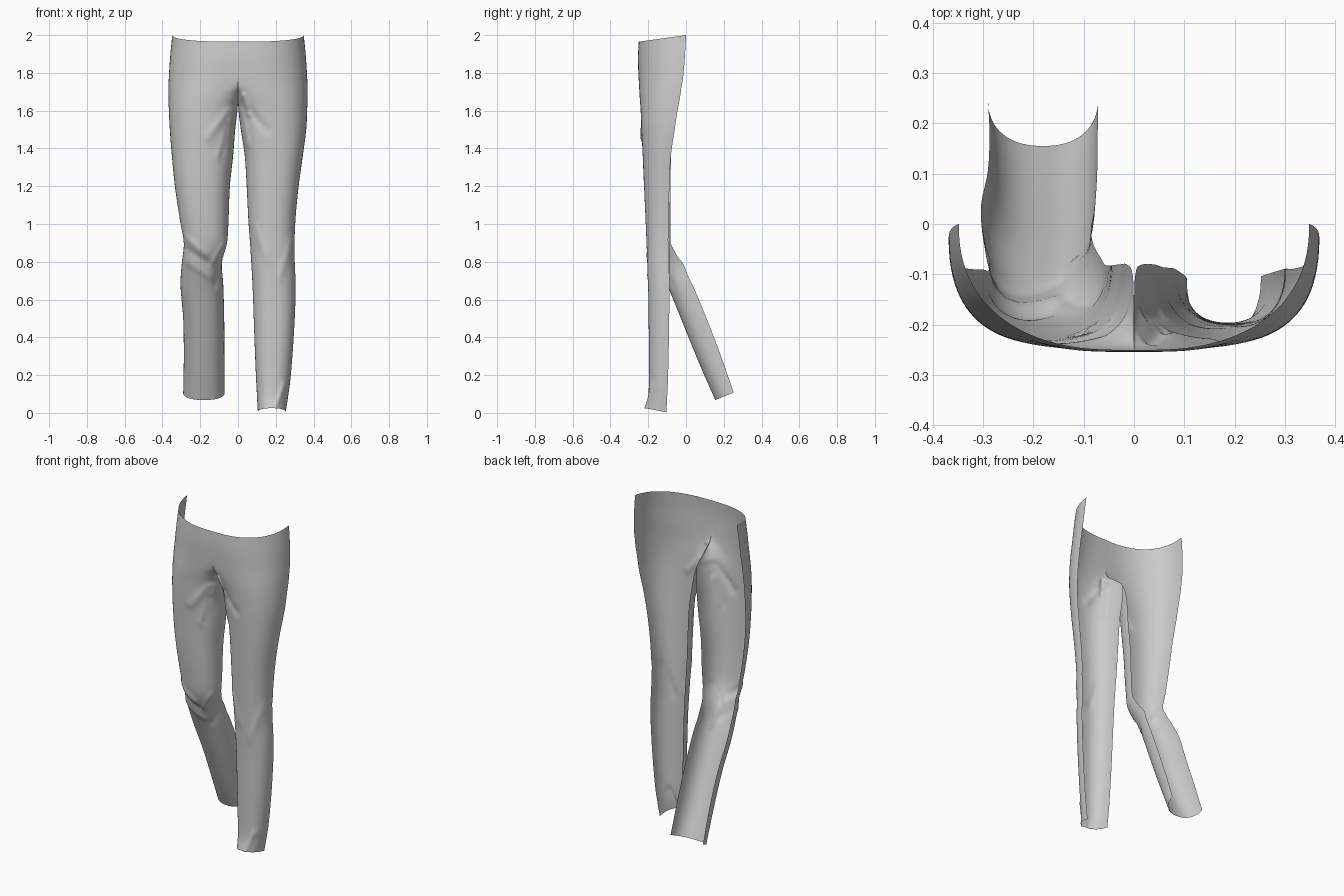
import bpy, bmesh, math
from mathutils import Vector

# Each row is one cross-section of a half shell open at the back:
# z at front, tilt (dz/dy), outer x, outer y, apex x, apex y, inner x, inner y
HIP = [
    (1.965, .14, .348, .00, .03, -.250, 0, -.250),
    (1.88, .08, .358, -.005, .04, -.254, 0, -.254),
    (1.78, .0, .366, -.015, .07, -.251, 0, -.250),
    (1.72, .0, .368, -.025, .10, -.248, 0, -.232),
    (1.67, .0, .368, -.032, .13, -.245, 0, -.170),
    (1.60, .0, .366, -.045, .16, -.240, .003, -.095),
    (1.50, .0, .361, -.060, .175, -.236, .015, -.08),
]
STRAIGHT_LEG = [
    (1.36, .0, .343, -.080, .185, -.229, .036, -.080),
    (1.20, .0, .321, -.088, .185, -.222, .046, -.082),
    (1.02, .0, .304, -.090, .180, -.214, .055, -.085),
    (.85, .0, .299, -.090, .183, -.207, .067, -.087),
    (.65, .0, .305, -.088, .190, -.200, .078, -.088),
    (.42, .0, .296, -.090, .190, -.197, .086, -.092),
    (.20, -.05, .279, -.095, .185, -.196, .095, -.098),
    (.09, -.12, .264, -.100, .180, -.200, .101, -.102),
    (.025, -.20, .252, -.104, .178, -.215, .105, -.108),
]
BENT_LEG = [
    (1.36, .0, .350, -.080, .185, -.229, .026, -.080),
    (1.20, .0, .334, -.088, .185, -.222, .043, -.082),
    (1.02, .04, .308, -.090, .178, -.208, .050, -.082),
    (.88, .20, .287, -.085, .175, -.188, .058, -.078),
    (.76, .34, .297, -.030, .182, -.138, .085, -.028),
    (.63, .40, .304, .033, .187, -.080, .078, .035),
    (.45, .41, .290, .108, .181, -.007, .073, .110),
    (.25, .41, .287, .185, .180, .075, .072, .187),
    (.068, .41, .290, .248, .180, .155, .071, .252),
]

# Soft folds: x1, z1, x2, z2, width, depth (positive pushes forward)
FOLDS = [
    (-.02, 1.60, -.10, 1.36, .018, .010),
    (-.05, 1.60, -.16, 1.46, .020, .008),
    (-.05, 1.52, -.09, 1.36, .014, -.009),
    (.03, 1.68, .06, 1.58, .014, .014),
    (.02, 1.60, .05, 1.42, .014, .010),
    (.06, 1.60, .15, 1.50, .020, -.008),
    (-.28, .93, -.17, .84, .016, .008),
    (-.28, .87, -.14, .78, .014, -.008),
    (-.27, .80, -.15, .72, .016, .007),
    (-.07, .90, -.14, .78, .014, .008),
    (-.08, .80, -.12, .68, .012, -.009),
    (.29, .92, .22, .72, .018, .006),
    (.09, .98, .15, .82, .020, .005),
    (.24, .14, .20, .03, .014, .008),
]
COLS, STEPS = 24, 8


def spline_rows(rows):
    """Catmull-Rom through the section rows."""
    out = []
    for i in range(len(rows) - 1):
        quad = [rows[max(i - 1, 0)], rows[i], rows[i + 1],
                rows[min(i + 2, len(rows) - 1)]]
        for k in range(STEPS):
            t = k / STEPS
            out.append([b + .5 * t * (c - a + t * (2 * a - 5 * b + 4 * c - d
                        + t * (3 * (b - c) + d - a))) for a, b, c, d in zip(*quad)])
    return out + [list(rows[-1])]


def fold_offset(x, z):
    total = 0
    for x1, z1, x2, z2, w, depth in FOLDS:
        a, d, p = Vector((x1, z1)), Vector((x2 - x1, z2 - z1)), Vector((x, z))
        t = min(max((p - a).dot(d) / d.length_squared, 0), 1)
        total += depth * math.exp(-((p - a - d * t).length / w) ** 2)
    return total


def section(row, side):
    """Points from the outer seam across the front to the inner seam."""
    z, tilt, xo, yo, xm, yf, xi, yi = row
    e = 2 / 2.3
    pts = []
    for j in range(2 * COLS + 1):
        a = math.pi / 2 * j / COLS
        c, s = abs(math.cos(a)) ** e, abs(math.sin(a)) ** e
        ex, ey = (xo, yo) if j <= COLS else (max(xi, 0), yi)
        if j == 2 * COLS:
            c, s = 1, 0
        x = side * (xm + (ex - xm) * c)
        y = ey + (yf - ey) * s
        h = z + tilt * (y - yf)
        pts.append((x, y - fold_offset(x, h), h))
    return pts


def add_half(bm, rows, side):
    grid = [[bm.verts.new(p) for p in section(r, side)] for r in spline_rows(rows)]
    for r0, r1 in zip(grid, grid[1:]):
        for j in range(2 * COLS):
            quad = [r0[j], r0[j + 1], r1[j + 1], r1[j]]
            bm.faces.new(quad if side < 0 else quad[::-1])


# Trouser front: straight leg half and bent leg half, welded on the centre seam
bm = bmesh.new()
add_half(bm, HIP + STRAIGHT_LEG, 1)
add_half(bm, HIP + BENT_LEG, -1)
bmesh.ops.remove_doubles(bm, verts=bm.verts[:], dist=.0006)
for f in bm.faces:
    f.smooth = True
bm.normal_update()
if sum(f.normal.y for f in bm.faces) > 0:
    bmesh.ops.reverse_faces(bm, faces=bm.faces[:])
mesh = bpy.data.meshes.new("trouser_front")
bm.to_mesh(mesh)
bm.free()
bpy.context.collection.objects.link(bpy.data.objects.new("trouser_front", mesh))
